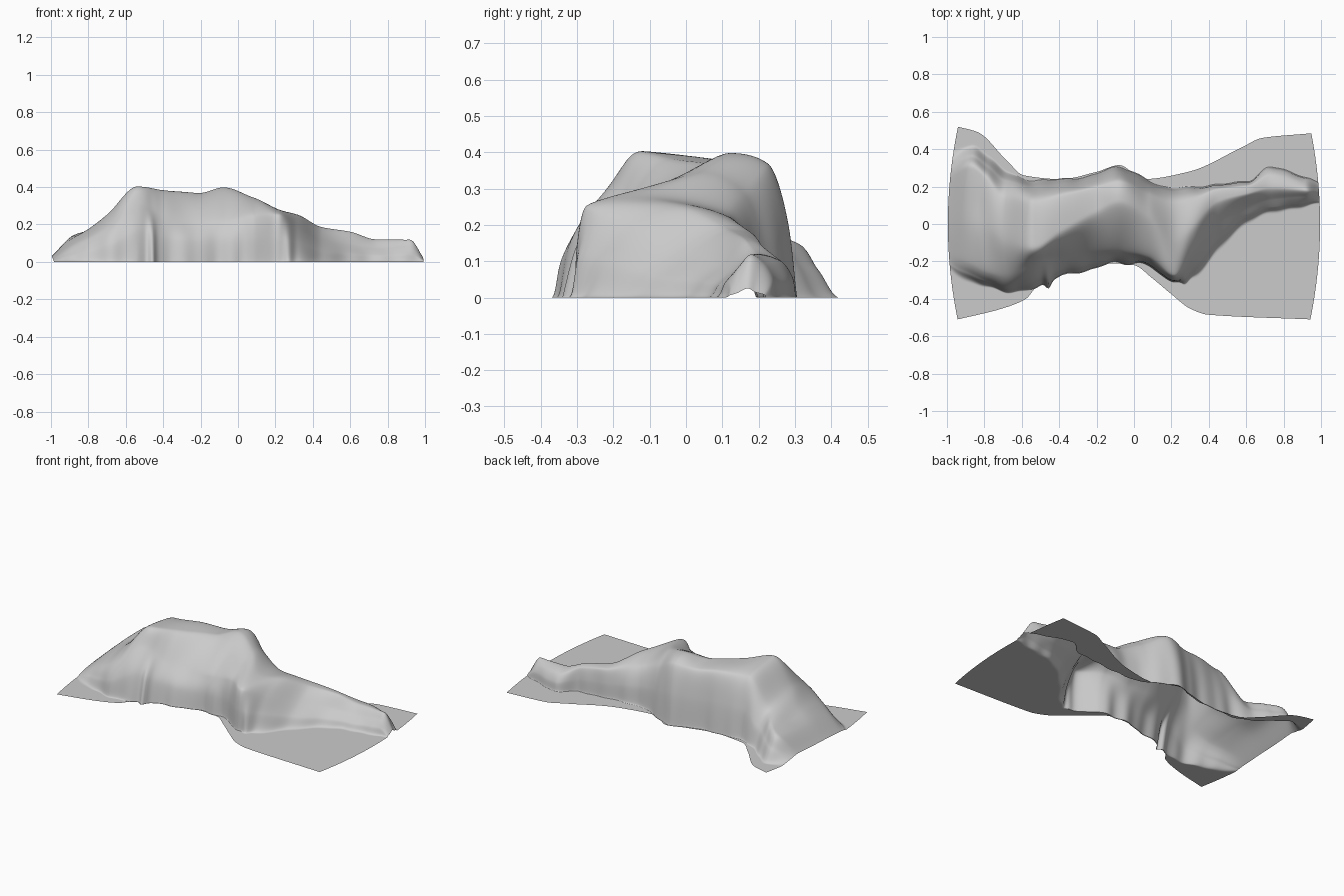
import bpy, math
from mathutils import Vector, noise

# Cross-sections along the cloth: x, front foot y, three crest points (y, z), back foot y
SECTIONS = [
    (-1.00, -.25, -.17, .015, 0.0, .03, .24, .035, .41),
    (-.90, -.32, -.21, .085, 0.0, .12, .30, .14, .42),
    (-.80, -.345, -.26, .13, 0.0, .18, .24, .17, .36),
    (-.70, -.365, -.28, .19, -.09, .255, .14, .21, .29),
    (-.54, -.335, -.21, .30, -.12, .405, .12, .365, .235),
    (-.40, -.28, -.18, .23, -.04, .385, .15, .365, .235),
    (-.22, -.235, -.15, .21, .06, .37, .19, .355, .265),
    (-.08, -.205, -.15, .21, .12, .40, .225, .37, .305),
    (.08, -.225, -.18, .24, .04, .345, .16, .29, .23),
    (.22, -.31, -.275, .25, -.10, .28, .12, .23, .195),
    (.32, -.29, -.15, .20, -.01, .255, .14, .21, .20),
    (.45, -.15, 0.0, .12, .12, .187, .185, .175, .215),
    (.62, .00, .10, .085, .165, .155, .205, .145, .225),
    (.75, .06, .13, .07, .195, .118, .26, .10, .31),
    (.93, .09, .145, .085, .18, .12, .215, .095, .25),
    (1.00, .10, .14, .012, .17, .025, .19, .015, .22),
]
# Outer hem of the cloth, front and back: (x, y)
FRONT_HEM = [(-1, -.51), (-.75, -.455), (-.6, -.40), (-.52, -.32), (-.3, -.25), (-.1, -.21),
             (0, -.22), (.1, -.29), (.2, -.37), (.32, -.455), (.42, -.485), (1, -.51)]
BACK_HEM = [(-1, .52), (-.88, .49), (-.7, .34), (-.6, .26), (-.4, .24), (-.2, .28), (-.08, .315),
            (.05, .24), (.3, .28), (.6, .41), (.72, .46), (1, .485)]


def curve(xs, ys, x):
    """Monotone cubic interpolation (no overshoot)."""
    n = len(xs)
    h = [xs[i + 1] - xs[i] for i in range(n - 1)]
    d = [(ys[i + 1] - ys[i]) / h[i] for i in range(n - 1)]
    m = [d[0]] + [2 * a * b / (a + b) if a * b > 0 else 0 for a, b in zip(d, d[1:])] + [d[-1]]
    i = max(k for k in range(n - 1) if k == 0 or xs[k] <= x)
    t = (x - xs[i]) / h[i]
    return ((1 + 2 * t) * (1 - t) ** 2 * ys[i] + t * (1 - t) ** 2 * h[i] * m[i]
            + t * t * (3 - 2 * t) * ys[i + 1] + t * t * (t - 1) * h[i] * m[i + 1])


NU, NV = 200, 100
cols = list(zip(*SECTIONS))
fx, fy = zip(*FRONT_HEM)
bx, by = zip(*BACK_HEM)
verts = []
for i in range(NU + 1):
    u = -1 + 2 * i / NU
    f, y1, z1, y2, z2, y3, z3, b = [curve(cols[0], c, u) for c in cols[1:]]
    # Small vertical folds push the feet of the drape in and out
    ripple = .006 * math.sin(23 * u + 2 * math.sin(5 * u)) + .004 * math.sin(47 * u)
    f += ripple
    b += .7 * ripple
    # Sharper tucks at the elbow and hip
    f -= .035 * math.exp(-((u + .47) / .02) ** 2) + .03 * math.exp(-((u - .28) / .025) ** 2)
    front = min(curve(fx, fy, u), f - .004)
    back = max(curve(bx, by, u), b + .004)
    # Walls are full beside the body, straighter along the legs and at the head end
    leg = curve([-1, -.85, -.7, .22, .38, 1], [.5, .45, .3, .25, .48, .48], u)
    out = curve([-1, -.8, -.6, 1], [.5, .55, .7, .75], u)
    py = [front, f, f + leg * (y1 - f), y1, y2, y3, y3 + out * (b - y3), b, back]
    pz = [0, 0, .53 * z1, z1, z2, z3, .52 * z3, 0, 0]
    ts = list(range(len(py)))
    for j in range(NV + 1):
        t = 8 * j / NV
        y, z = curve(ts, py, t), curve(ts, pz, t)
        # Soft wrinkles on the raised cloth
        soft = noise.noise(Vector((u * 6, y * 5, 1.3)))
        z = max(0, z + .006 * soft * min(1, z / .1))
        verts.append((u * (.995 - .2 * y * y), y, z))

# Draped sheet
w = NV + 1
faces = [(i * w + j, (i + 1) * w + j, (i + 1) * w + j + 1, i * w + j + 1)
         for i in range(NU) for j in range(NV)]
mesh = bpy.data.meshes.new("draped_sheet")
mesh.from_pydata(verts, [], faces)
sheet = bpy.data.objects.new("draped_sheet", mesh)
bpy.context.collection.objects.link(sheet)
for p in mesh.polygons:
    p.use_smooth = True
